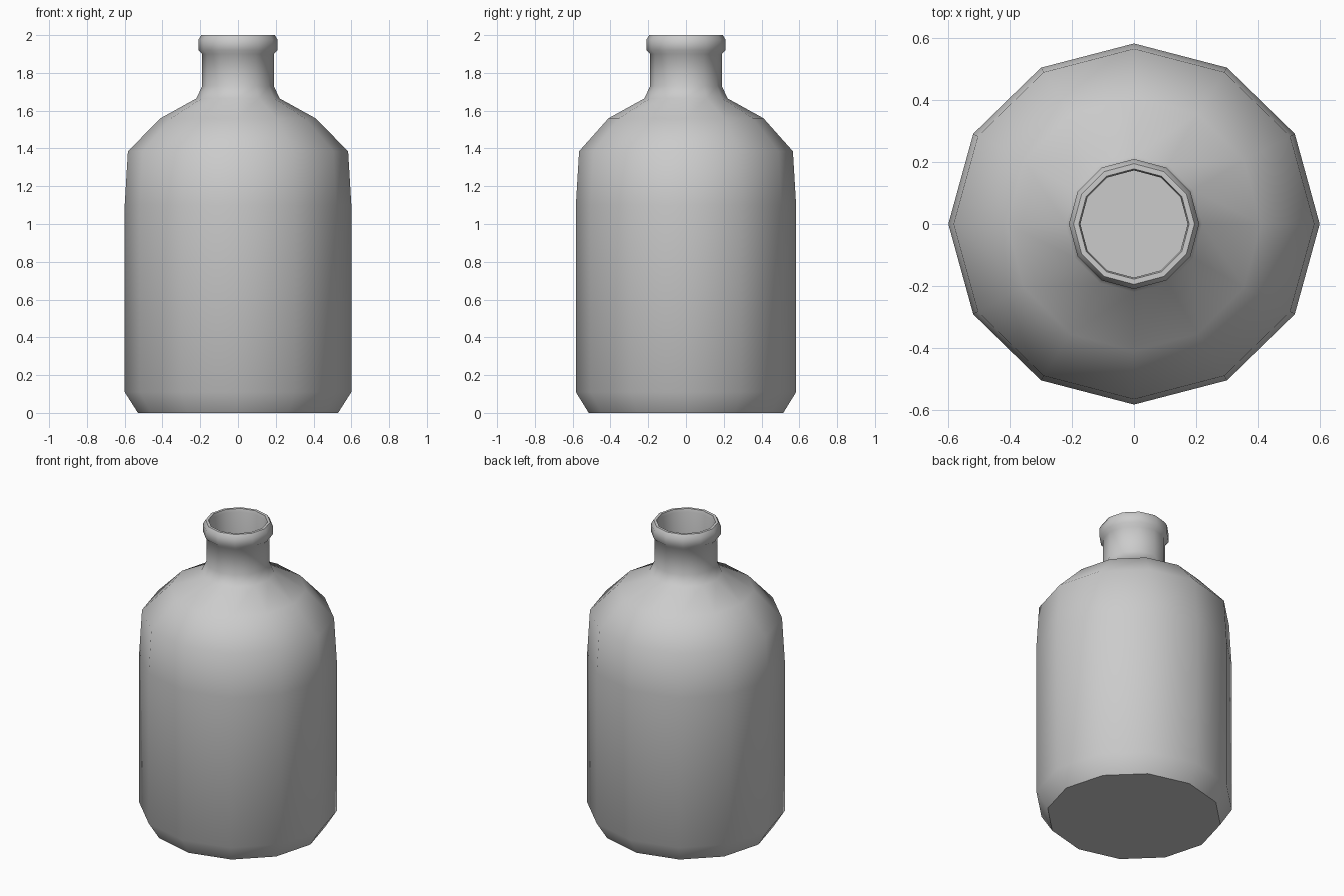
import bpy, bmesh, math

if "Cube" in bpy.data.objects:
    bpy.data.objects.remove(bpy.data.objects["Cube"])

SIDES = 12

# Profile rings: (x radius, y radius, height), outside from base up, then down inside the mouth
PROFILE = [
    (0.53, 0.515, 0.0), (0.60, 0.583, 0.11), (0.60, 0.583, 1.10),
    (0.583, 0.566, 1.385), (0.41, 0.41, 1.56), (0.22, 0.22, 1.665),
    (0.19, 0.19, 1.73), (0.19, 0.19, 1.90), (0.21, 0.21, 1.92),
    (0.21, 0.21, 1.975), (0.195, 0.195, 2.0), (0.178, 0.178, 2.0),
    (0.173, 0.173, 1.98), (0.173, 0.173, 1.73),
]


def add_ring(bm, rx, ry, z):
    angles = [2 * math.pi * i / SIDES for i in range(SIDES)]
    return [bm.verts.new((rx * math.cos(a), ry * math.sin(a), z)) for a in angles]


bm = bmesh.new()
rings = [add_ring(bm, *p) for p in PROFILE]

# Walls between neighbouring rings
for low, high in zip(rings, rings[1:]):
    for i in range(SIDES):
        j = (i + 1) % SIDES
        bm.faces.new((low[i], low[j], high[j], high[i]))

# Flat base, facing down
bm.faces.new(list(reversed(rings[0])))

mesh = bpy.data.meshes.new("bottle")
bm.to_mesh(mesh)
bm.free()
bottle = bpy.data.objects.new("bottle", mesh)
bpy.context.collection.objects.link(bottle)

# Smooth walls, crisp base edge
bpy.context.view_layer.objects.active = bottle
bottle.select_set(True)
bpy.ops.object.shade_smooth_by_angle(angle=math.radians(50))
